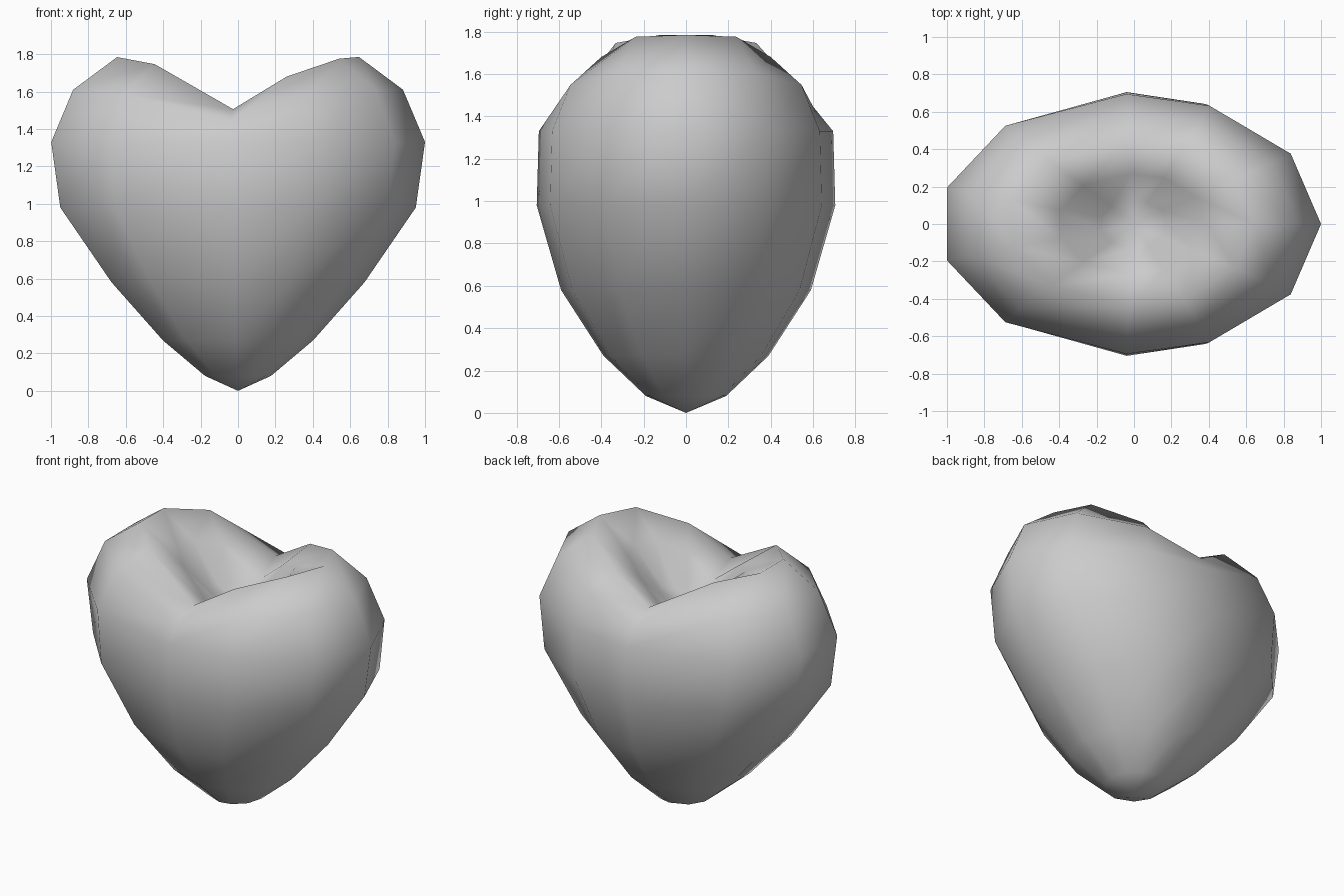
import bpy, math

if "Cube" in bpy.data.objects:
    bpy.data.objects.remove(bpy.data.objects["Cube"])

SIDES = 11
# heart rings: (x radius, y radius, height at the lobes, drop at the centre line)
RINGS = [
    (0.18, 0.19, 0.08, 0.0),
    (0.41, 0.39, 0.27, 0.0),
    (0.69, 0.59, 0.58, 0.0),
    (0.97, 0.705, 0.98, 0.0),
    (1.02, 0.695, 1.33, 0.0),
    (0.90, 0.60, 1.61, 0.17),
    (0.66, 0.44, 1.785, 0.29),   # rim of the two lobes
    (0.40, 0.27, 1.65, 0.24),    # inside of the dimple
    (0.18, 0.13, 1.43, 0.08),
]

verts = [(0, 0, 0)]
for rx, ry, z, drop in RINGS:
    for i in range(SIDES):
        a = 2 * math.pi * i / SIDES
        c, s = math.cos(a), math.sin(a)
        if i in (3, SIDES - 3):      # notch points sit on the centre line
            c, s = -0.02, math.copysign(1, s)
        x = rx * c - 0.02 * min(1, rx)
        verts.append((x, ry * s, z - drop * (1 - min(1, abs(c))) ** 1.9))
verts.append((0, 0, 1.36))

# bottom fan, side quads, dimple fan
faces = []
last = 1 + (len(RINGS) - 1) * SIDES
for i in range(SIDES):
    j = (i + 1) % SIDES
    faces.append((0, 1 + j, 1 + i))
    for r in range(len(RINGS) - 1):
        b = 1 + r * SIDES
        faces.append((b + i, b + j, b + SIDES + j, b + SIDES + i))
    faces.append((last + i, last + j, len(verts) - 1))

mesh = bpy.data.meshes.new("heart")
mesh.from_pydata(verts, [], faces)
mesh.update()
for p in mesh.polygons:
    p.use_smooth = True
heart = bpy.data.objects.new("heart", mesh)
bpy.context.collection.objects.link(heart)
